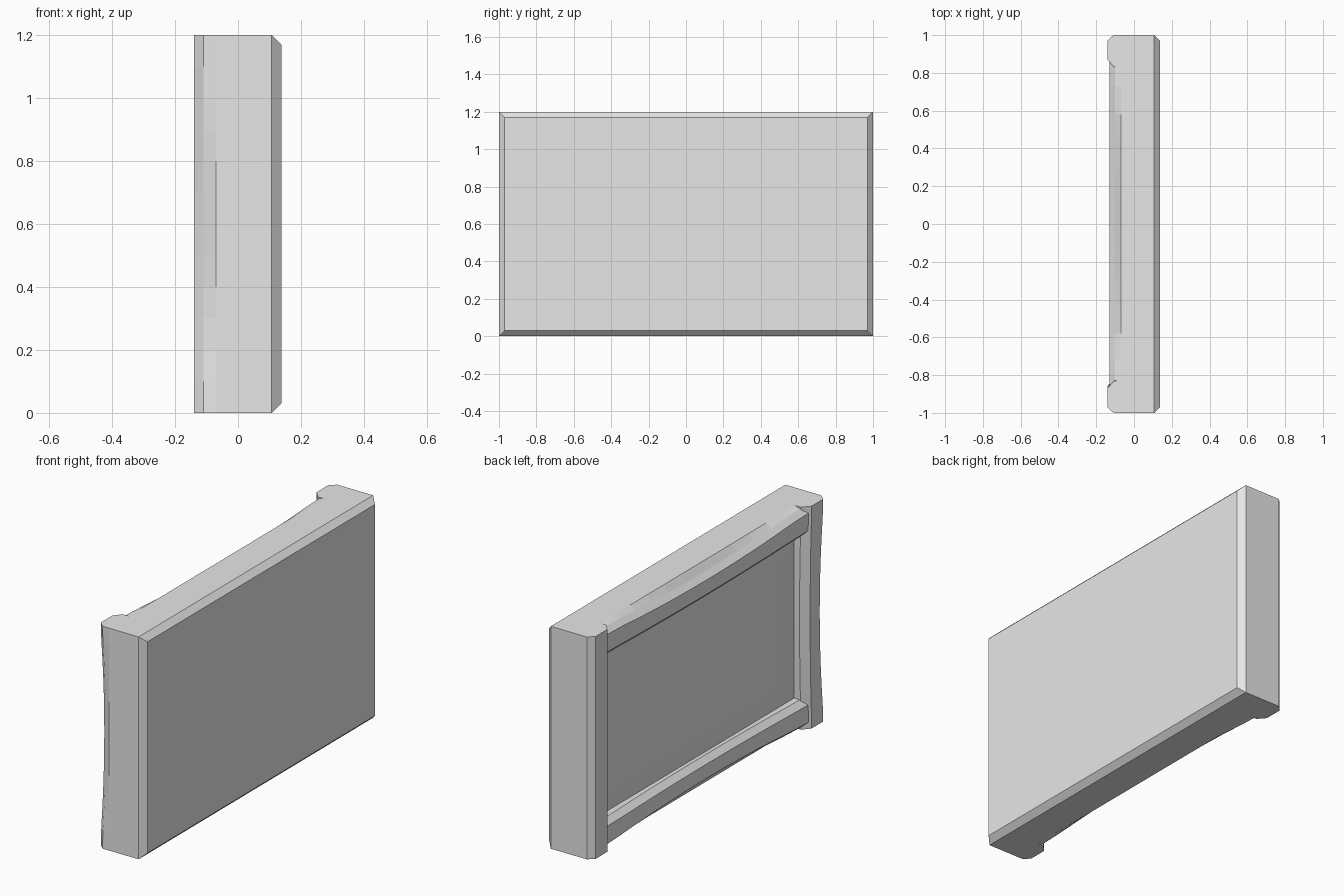
import bpy, bmesh

cube = bpy.data.objects.get("Cube")
if cube:
    bpy.data.objects.remove(cube)

H, FRONT = 1.2, -0.065
grey = bpy.data.materials.new("plain grey")
grey.use_nodes = True
colour = (0.8, 0.8, 0.8, 1)
grey.diffuse_color = colour
grey.node_tree.nodes["Principled BSDF"].inputs["Base Color"].default_value = colour


def loft(name, rings):
    """Skin a closed solid through equal-length rings of points."""
    bm = bmesh.new()
    loops = [[bm.verts.new(p) for p in ring] for ring in rings]
    for a, b in zip(loops, loops[1:]):
        for i in range(len(a)):
            j = (i + 1) % len(a)
            bm.faces.new((a[i], a[j], b[j], b[i]))
    bm.faces.new(loops[0])
    bm.faces.new(loops[-1])
    bmesh.ops.recalc_face_normals(bm, faces=bm.faces)
    mesh = bpy.data.meshes.new(name)
    bm.to_mesh(mesh)
    bm.free()
    mesh.materials.append(grey)
    obj = bpy.data.objects.new(name, mesh)
    bpy.context.collection.objects.link(obj)
    return obj


def rectangle(x, hy, hz):
    return [(x, sy * hy, H / 2 + sz * hz)
            for sy, sz in ((-1, -1), (1, -1), (1, 1), (-1, 1))]


def bar(name, profile, start, end, place, dent):
    """Sweep an (x, inset) profile, with its outer edge worn in mid-length."""
    rings, steps = [], 12
    for i in range(steps + 1):
        t = i / steps
        wear = dent * max(0, 1 - (2.2 * (t - 0.5)) ** 2)
        ring = []
        for x, d in profile:
            amount = 0 if x >= -0.07 else (1 if d < 0.1 else 0.4)
            ring.append(place(x, d + wear * amount, start + t * (end - start)))
        rings.append(ring)
    loft(name, rings)


# Body: slab with a chamfered flat side and a shallow raised field
loft("body_slab", [rectangle(0.138, 0.97, 0.57), rectangle(0.107, 1, 0.6),
                   rectangle(FRONT, 1, 0.6)])
loft("raised_field", [rectangle(FRONT, 0.83, 0.44), rectangle(-0.076, 0.70, 0.335)])

# Upright posts at both ends
post = [(FRONT, 0), (-0.07, 0), (-0.109, 0), (-0.14, 0.03),
        (-0.14, 0.13), (-0.105, 0.17), (FRONT, 0.17)]
for name, side, dent in (("front_post", -1, 0.03), ("back_post", 1, 0)):
    bar(name, post, 0, H, lambda x, d, s, k=side: (x, k * (1 - d), s), dent)

# Rails between the posts
rail = [(FRONT, 0), (-0.07, 0), (-0.10, 0.008), (-0.13, 0.035),
        (-0.13, 0.13), (-0.10, 0.16), (FRONT, 0.16)]
for name, base, way in (("bottom_rail", 0, 1), ("top_rail", H, -1)):
    bar(name, rail, -0.87, 0.87,
        lambda x, d, s, b=base, w=way: (x, s, b + w * d), 0.03)
